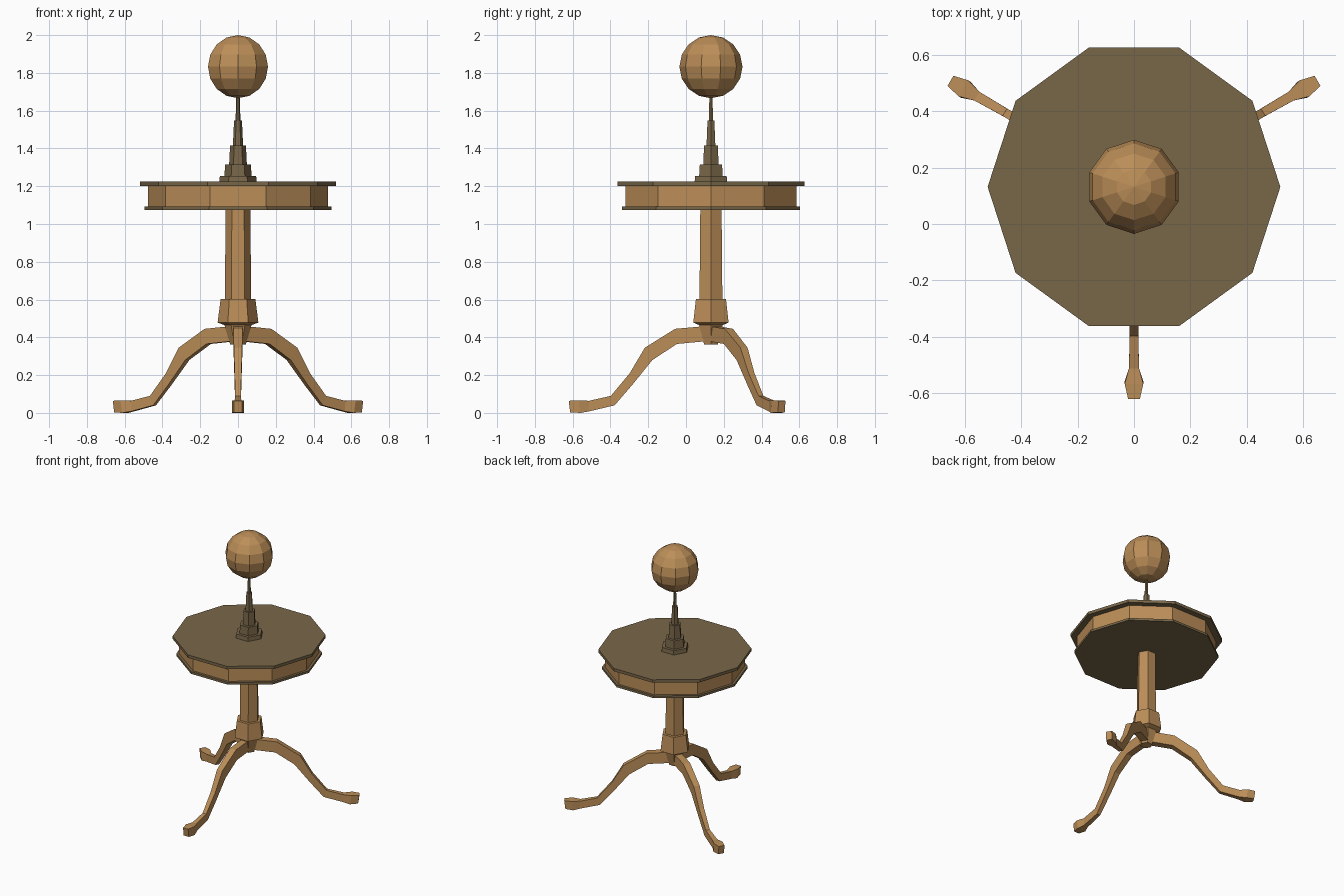
import bpy, bmesh, math
from mathutils import Matrix, Vector

if "Cube" in bpy.data.objects:
    bpy.data.objects.remove(bpy.data.objects["Cube"])

CY = 0.132  # y position of the central axis


def material(name, rgb):
    m = bpy.data.materials.new(name)
    m.diffuse_color = (*rgb, 1.0)
    m.use_nodes = True
    m.node_tree.nodes["Principled BSDF"].inputs["Base Color"].default_value = m.diffuse_color
    return m


TAN = material("tan wood", (0.50, 0.27, 0.098))
DARK = material("dark olive wood", (0.19, 0.135, 0.066))


def finish(bm, name, mat):
    bmesh.ops.recalc_face_normals(bm, faces=bm.faces)
    me = bpy.data.meshes.new(name)
    bm.to_mesh(me)
    bm.free()
    me.materials.append(mat)
    ob = bpy.data.objects.new(name, me)
    bpy.context.collection.objects.link(ob)
    return ob


def loft(bm, rings):
    """Skin a list of vertex rings and cap both ends."""
    vr = [[bm.verts.new(p) for p in ring] for ring in rings]
    for a, b in zip(vr, vr[1:]):
        n = len(a)
        for i in range(n):
            j = (i + 1) % n
            bm.faces.new((a[i], a[j], b[j], b[i]))
    bm.faces.new(vr[0])
    bm.faces.new(vr[-1])


def turned(name, sides, profile, mat):
    """Faceted turning about the central axis from (radius, z) pairs."""
    bm = bmesh.new()
    step = 2 * math.pi / sides
    loft(bm, [[(r * math.cos(i * step), CY + r * math.sin(i * step), z)
               for i in range(sides)] for r, z in profile])
    return finish(bm, name, mat)


# Table top: two dark plates with a tan apron between them
turned("lower_plate", 10, [(0.495, 1.075), (0.495, 1.092)], DARK)
turned("apron", 10, [(0.476, 1.092), (0.476, 1.202)], TAN)
turned("table_top", 10, [(0.52, 1.202), (0.52, 1.224)], DARK)

# Hexagonal column and the collar over the legs
turned("column", 6, [(0.07, 0.595), (0.065, 1.08)], TAN)
turned("collar", 6, [(0.042, 0.363), (0.072, 0.465), (0.108, 0.478),
                     (0.092, 0.602)], TAN)

# Stepped stand carrying the ball
turned("stand", 6, [(0.10, 1.22), (0.096, 1.254), (0.072, 1.254), (0.068, 1.315),
                    (0.047, 1.315), (0.042, 1.415), (0.027, 1.415), (0.021, 1.547),
                    (0.013, 1.547), (0.009, 1.69)], DARK)

# Faceted ball
bm = bmesh.new()
bmesh.ops.create_uvsphere(bm, u_segments=10, v_segments=8, radius=0.167,
                          matrix=Matrix.Translation((0, CY, 1.833)))
finish(bm, "ball", TAN)

# Curved legs: (top radius, top z, bottom radius, bottom z, half width)
LEG = [(0.02, 0.46, 0.02, 0.38, 0.026),
       (0.19, 0.445, 0.18, 0.365, 0.025),
       (0.35, 0.345, 0.31, 0.28, 0.022),
       (0.43, 0.21, 0.415, 0.15, 0.018),
       (0.53, 0.09, 0.51, 0.04, 0.015),
       (0.645, 0.064, 0.645, 0.008, 0.018),
       (0.70, 0.066, 0.69, 0.0, 0.033),
       (0.753, 0.064, 0.745, 0.003, 0.021)]
for name, deg in (("front_leg", 270), ("right_leg", 30), ("left_leg", 150)):
    a = math.radians(deg)
    out = Vector((math.cos(a), math.sin(a), 0))
    side = Vector((-math.sin(a), math.cos(a), 0))
    axis, up = Vector((0, CY, 0)), Vector((0, 0, 1))
    bm = bmesh.new()
    loft(bm, [[axis + out * r + up * z + side * s
               for r, z, s in ((rt, zt, -w), (rt, zt, w), (rb, zb, w), (rb, zb, -w))]
              for rt, zt, rb, zb, w in LEG])
    finish(bm, name, TAN)
